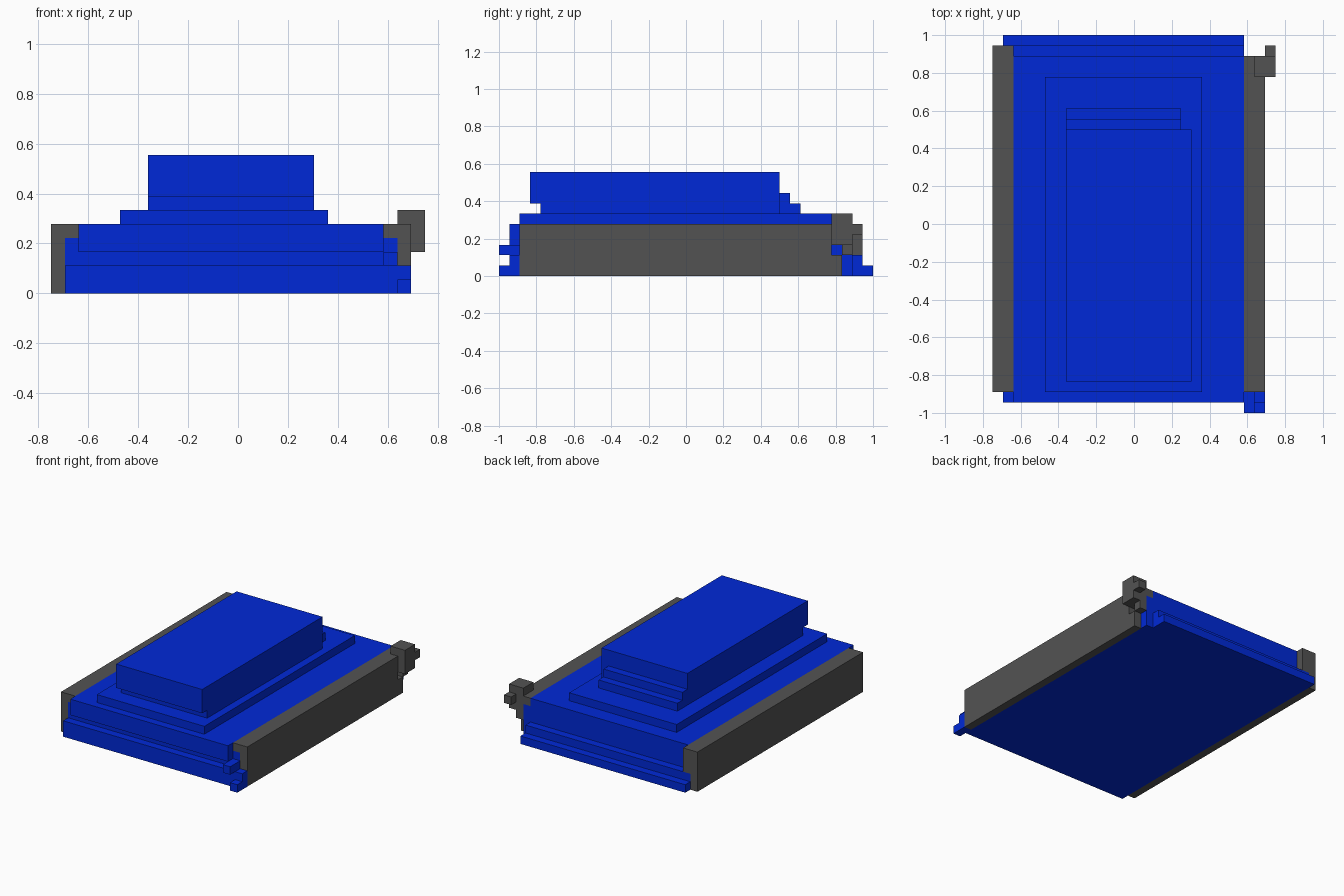
import bpy, bmesh

if "Cube" in bpy.data.objects:
    bpy.data.objects.remove(bpy.data.objects["Cube"], do_unlink=True)

U = 1 / 18  # block size; the design is a 27 x 36 x 10 block grid


def material(name, rgb):
    m = bpy.data.materials.new(name)
    m.use_nodes = True
    m.diffuse_color = (*rgb, 1)
    bsdf = m.node_tree.nodes["Principled BSDF"]
    bsdf.inputs["Base Color"].default_value = (*rgb, 1)
    bsdf.inputs["Roughness"].default_value = 0.8
    return m


BLUE = material("blue", (0.0, 0.022, 0.68))
GREY = material("dark grey", (0.086, 0.086, 0.086))


def extrude(name, mat, x0, x1, profile):
    """Extrude a (y, z) block profile from x0 to x1."""
    bm = bmesh.new()
    pts = [bm.verts.new((x0 * U - 0.75, y * U - 1, z * U)) for y, z in profile]
    face = bm.faces.new(pts)
    out = bmesh.ops.extrude_face_region(bm, geom=[face])
    moved = [v for v in out["geom"] if isinstance(v, bmesh.types.BMVert)]
    bmesh.ops.translate(bm, verts=moved, vec=((x1 - x0) * U, 0, 0))
    bmesh.ops.recalc_face_normals(bm, faces=bm.faces)
    mesh = bpy.data.meshes.new(name)
    bm.to_mesh(mesh)
    bm.free()
    mesh.materials.append(mat)
    ob = bpy.data.objects.new(name, mesh)
    bpy.context.collection.objects.link(ob)
    return ob


def box(name, mat, x, y, z):
    return extrude(name, mat, x[0], x[1],
                   [(y[0], z[0]), (y[1], z[0]), (y[1], z[1]), (y[0], z[1])])


# Hull with a groove at the front and a stepped back ledge
extrude("hull_core", BLUE, 2, 24,
        [(1, 0), (36, 0), (36, 1), (35, 1), (35, 2), (34, 2),
         (34, 5), (1, 5), (1, 3), (2, 3), (2, 2), (1, 2)])
extrude("hull_right_edge", BLUE, 1, 2,
        [(1, 0), (36, 0), (36, 1), (35, 1), (35, 2), (34, 2), (34, 4),
         (2, 4), (2, 2), (1, 2)])
extrude("hull_left_edge", BLUE, 24, 25,
        [(1, 0), (34, 0), (34, 4), (2, 4), (2, 2), (1, 2)])

# Front left corner plate and two nubs
box("corner_plate", BLUE, (25, 26), (1, 2), (0, 2))
box("lower_nub", BLUE, (25, 26), (0, 1), (0, 1))
box("upper_nub", BLUE, (24, 25), (0, 2), (2, 3))

# Side panels with a lip over the hull edge
box("right_panel", GREY, (0, 1), (2, 35), (0, 5))
extrude("right_panel_lip", GREY, 1, 2,
        [(2, 4), (34, 4), (34, 2), (35, 2), (35, 5), (2, 5)])
extrude("left_panel", GREY, 25, 26,
        [(2, 0), (33, 0), (33, 2), (32, 2), (32, 5), (2, 5)])
box("left_panel_lip", GREY, (24, 25), (2, 34), (4, 5))

# Block fitting on the back left corner, with a peg and a short leg
box("corner_fitting", GREY, (25, 27), (32, 34), (3, 6))
box("fitting_peg", GREY, (26, 27), (34, 35), (4, 5))
box("fitting_leg", GREY, (25, 26), (33, 34), (2, 3))

# Raised deck and upper block with a stepped back
box("deck", BLUE, (5, 20), (2, 32), (5, 6))
extrude("upper_block", BLUE, 7, 19,
        [(4, 6), (27, 6), (27, 10), (3, 10), (3, 7), (4, 7)])
extrude("upper_back_steps", BLUE, 7, 18,
        [(27, 6), (29, 6), (29, 7), (28, 7), (28, 8), (27, 8)])
